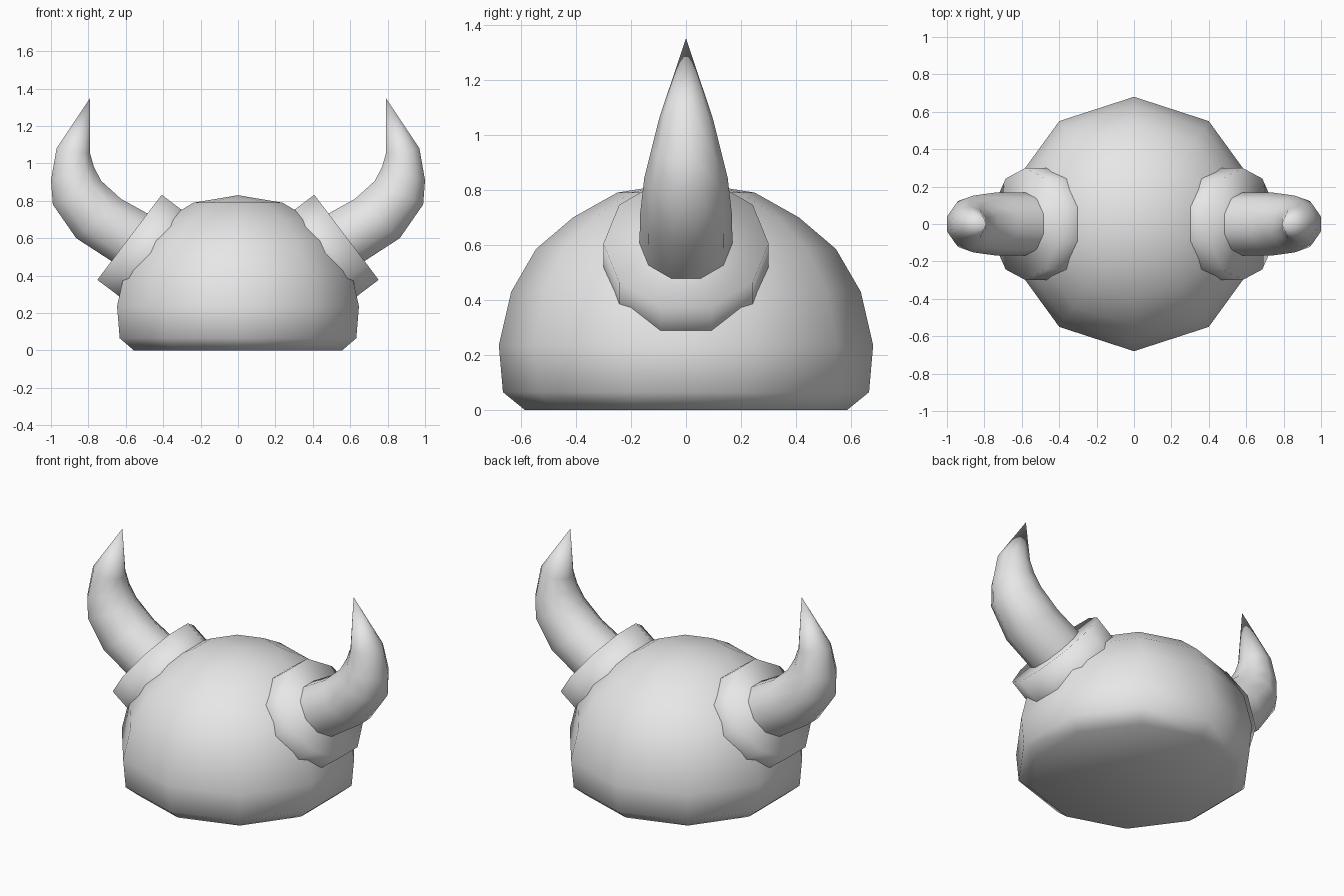
import bpy
import bmesh
import math
from mathutils import Vector

SIDES = 10

cube = bpy.data.objects.get("Cube")
if cube:
    bpy.data.objects.remove(cube, do_unlink=True)

# Single plain grey material
grey = bpy.data.materials.new("plain grey")
grey.use_nodes = True
grey.diffuse_color = (0.8, 0.8, 0.8, 1)
grey.node_tree.nodes["Principled BSDF"].inputs["Base Color"].default_value = (0.8, 0.8, 0.8, 1)


def loft(name, rings, tip=None):
    """Skin ten-sided rings (centre, half-width vector, radius along y), closing with a tip or a cap."""
    bm = bmesh.new()
    loops = []
    for centre, across, radius in rings:
        loop = []
        for k in range(SIDES):
            a = math.tau * k / SIDES
            offset = Vector((0, radius * math.cos(a), 0)) + across * math.sin(a)
            loop.append(bm.verts.new(centre + offset))
        loops.append(loop)
    for low, high in zip(loops, loops[1:]):
        for k in range(SIDES):
            n = (k + 1) % SIDES
            bm.faces.new((low[k], low[n], high[n], high[k]))
    bm.faces.new(loops[0])
    if tip is None:
        bm.faces.new(loops[-1])
    else:
        apex = bm.verts.new(tip)
        for k in range(SIDES):
            bm.faces.new((loops[-1][k], loops[-1][(k + 1) % SIDES], apex))
    bmesh.ops.recalc_face_normals(bm, faces=bm.faces)
    for face in bm.faces:
        face.smooth = True
    mesh = bpy.data.meshes.new(name)
    bm.to_mesh(mesh)
    bm.free()
    mesh.materials.append(grey)
    obj = bpy.data.objects.new(name, mesh)
    bpy.context.collection.objects.link(obj)
    return obj


# Helmet dome: (radius, height) profile closed underneath
dome = [(0.585, 0), (0.665, 0.065), (0.68, 0.235), (0.635, 0.43),
        (0.545, 0.585), (0.41, 0.70), (0.25, 0.79)]
loft("helmet_dome",
     [(Vector((0, 0, z)), Vector((r, 0, 0)), r) for r, z in dome],
     Vector((0, 0, 0.83)))

# Horn side outline: inner and outer points of each ring, in x and z
horn = [((0.48, 0.73), (0.68, 0.48)), ((0.625, 0.81), (0.865, 0.60)),
        ((0.73, 0.905), (0.99, 0.78)), ((0.77, 0.98), (1.0, 0.91)),
        ((0.79, 1.05), (0.97, 1.08))]
FLAT = math.cos(math.pi / SIDES)  # flat-to-corner ratio of the ring

for side, s in (("left", 1), ("right", -1)):
    axis = Vector((0.797 * s, 0, 0.603))
    slope = Vector((0.603 * s, 0, -0.797))
    socket = Vector((0.58 * s, 0, 0.605))

    # Collar holding the horn, sunk into the dome
    loft(side + "_horn_collar",
         [(socket - axis * depth, slope * 0.3, 0.3) for depth in (0.3, 0)])

    # Curved tapering horn, rooted inside the collar
    rings = [(socket - axis * 0.1, slope * 0.166, 0.166)]
    for (xi, zi), (xo, zo) in horn:
        inner, outer = Vector((xi * s, 0, zi)), Vector((xo * s, 0, zo))
        across = (outer - inner) / (2 * FLAT)
        rings.append(((inner + outer) / 2, across, across.length))
    loft(side + "_horn", rings, Vector((0.79 * s, 0, 1.35)))
